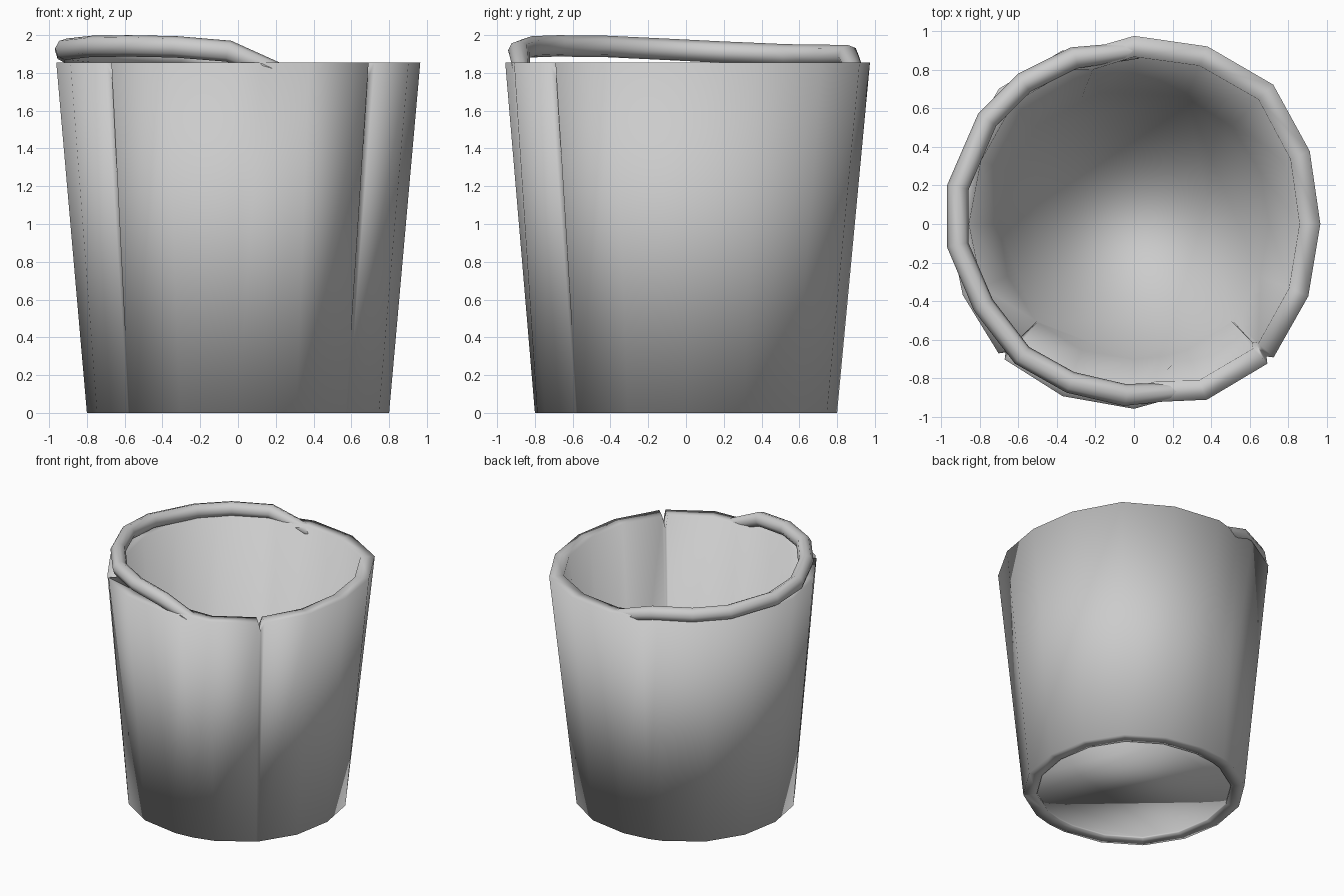
import bpy, bmesh
from math import cos, sin, radians

if "Cube" in bpy.data.objects:
    bpy.data.objects.remove(bpy.data.objects["Cube"])


def finish(obj, angle):
    bpy.ops.object.select_all(action='DESELECT')
    obj.select_set(True)
    bpy.context.view_layer.objects.active = obj
    bpy.ops.object.shade_smooth_by_angle(angle=radians(angle))


def point(angle, r, z):
    return (r * cos(radians(angle)), r * sin(radians(angle)), z)


# Thick wall: 16 sides, slightly uneven top radius, starting at +x
H = 1.855
T = 0.108
radii = [0.965, 0.985, 1.02, 0.995, 0.974, 0.972, 0.99, 0.965,
         0.962, 0.96, 0.97, 0.965, 0.957, 0.985, 1.0, 0.977]
columns = []                                # bottom angle, top angle, radius, height
for i, r in enumerate(radii):
    a = i * 22.5
    if i in (10, 14):                       # small torn notches
        columns += [(a - 0.5, a - 1.3, r, H), (a, a, r - 0.03, 1.77), (a + 0.5, a + 1.3, r, H)]
    else:
        columns.append((a, a, r, H))
    if i == 12:                             # shallow dent at the front
        columns.append((281, 278, 0.93, H))
    if i == 4:                              # crease at the back
        columns.append((105, 105, 0.935, H))

bm = bmesh.new()
rings = []
for low, top, r, z in columns:
    base = 0.80 + 0.015 * sin(radians(2 * low)) ** 2
    rings.append([bm.verts.new(p) for p in (
        point(low, base - T + 0.008, 0.015), point(low, base - T + 0.008, 0),
        point(low, base, 0), point(top, r, z), point(top, r - T, z))])
n = len(rings)
for i in range(n):
    a, b = rings[i], rings[(i + 1) % n]
    for j in range(5):
        k = (j + 1) % 5
        bm.faces.new((a[j], b[j], b[k], a[k]))
bmesh.ops.recalc_face_normals(bm, faces=bm.faces)
# Floor, almost flush with the foot
bm.faces.new([ring[0] for ring in rings])
mesh = bpy.data.meshes.new("cup_wall")
bm.to_mesh(mesh)
bm.free()
wall = bpy.data.objects.new("cup_wall", mesh)
bpy.context.collection.objects.link(wall)
finish(wall, 180)

# Rolled rim: lifted off the wall on the left, both ends sinking into the wall
path = [(0.06, 0.905, 1.79), (-0.31, 0.86, 1.89), (-0.57, 0.73, 1.893), (-0.76, 0.54, 1.895),
        (-0.912, 0.19, 1.91), (-0.912, -0.11, 1.925), (-0.78, -0.42, 1.94),
        (-0.58, -0.68, 1.943), (-0.33, -0.82, 1.938), (-0.05, -0.885, 1.915),
        (0.26, -0.865, 1.79)]
curve = bpy.data.curves.new("rolled_rim", 'CURVE')
curve.dimensions = '3D'
curve.bevel_depth = 0.057
curve.bevel_resolution = 2
spline = curve.splines.new('POLY')
spline.points.add(len(path) - 1)
for pt, co in zip(spline.points, path):
    pt.co = (*co, 1)
spline.points[0].radius = spline.points[-1].radius = 0.75
rim = bpy.data.objects.new("rolled_rim", curve)
bpy.context.collection.objects.link(rim)
bpy.ops.object.select_all(action='DESELECT')
rim.select_set(True)
bpy.context.view_layer.objects.active = rim
bpy.ops.object.convert(target='MESH')
finish(bpy.context.object, 70)
